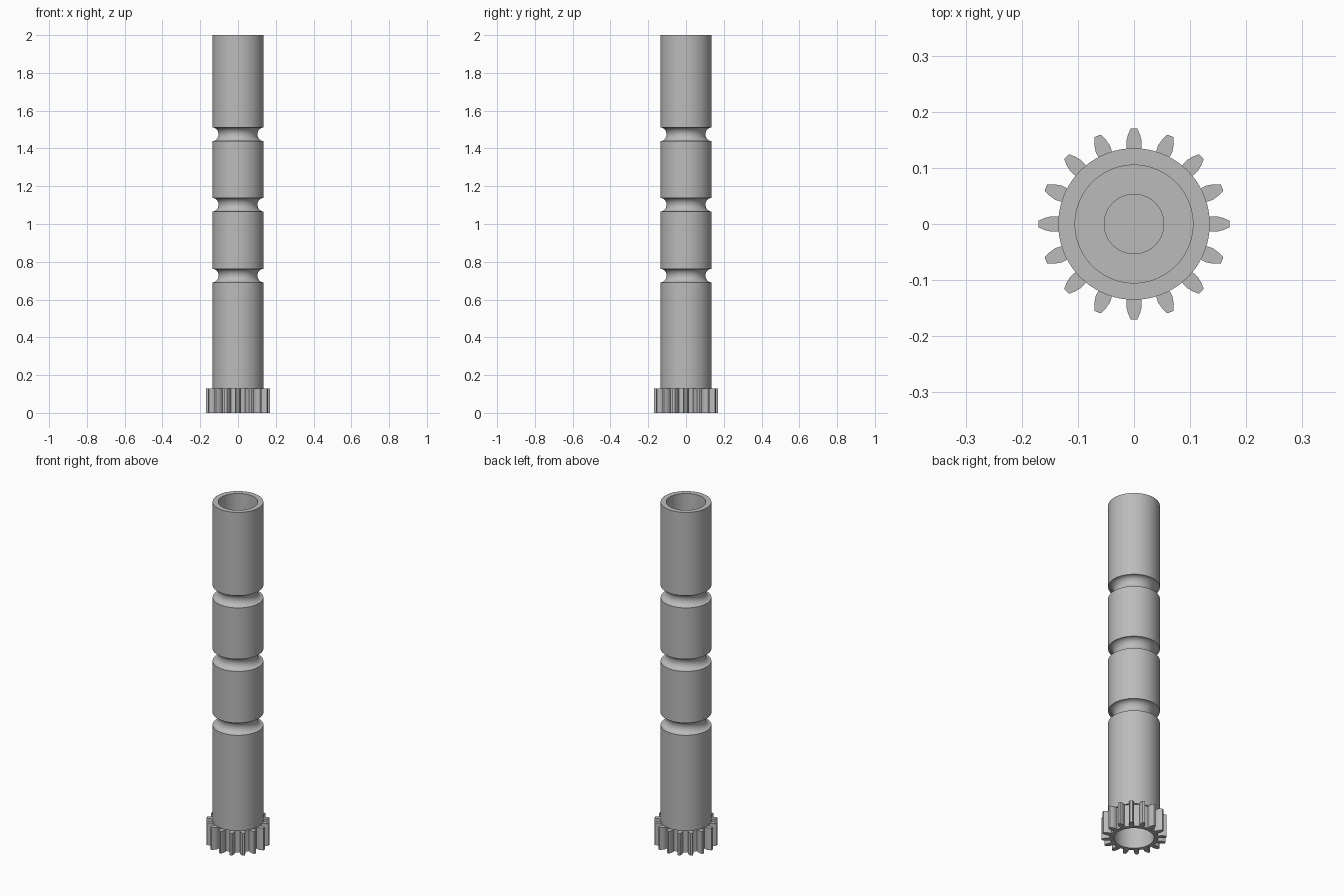
import bpy, bmesh, math

cube = bpy.data.objects.get("Cube")
if cube:
    bpy.data.objects.remove(cube)

steel = bpy.data.materials.new("plain grey")
steel.use_nodes = True
grey = (0.5, 0.5, 0.5, 1)
steel.diffuse_color = grey
steel.node_tree.nodes["Principled BSDF"].inputs["Base Color"].default_value = grey

SIDES = 96
GEAR_TOP = 0.13
OUTER, BORE, PILOT = 0.135, 0.105, 0.053


def finish(name, bm):
    bmesh.ops.recalc_face_normals(bm, faces=bm.faces)
    mesh = bpy.data.meshes.new(name)
    bm.to_mesh(mesh)
    bm.free()
    mesh.materials.append(steel)
    obj = bpy.data.objects.new(name, mesh)
    bpy.context.collection.objects.link(obj)
    bpy.ops.object.select_all(action='DESELECT')
    obj.select_set(True)
    bpy.context.view_layer.objects.active = obj
    bpy.ops.object.shade_smooth_by_angle(angle=math.radians(30))
    return obj


def lathe(name, profile):
    bm = bmesh.new()
    verts = [bm.verts.new((r, 0, z)) for r, z in profile]
    edges = [bm.edges.new(pair) for pair in zip(verts, verts[1:])]
    bmesh.ops.spin(bm, geom=verts + edges, cent=(0, 0, 0), axis=(0, 0, 1),
                   angle=math.tau, steps=SIDES)
    bmesh.ops.remove_doubles(bm, verts=bm.verts, dist=1e-5)
    return finish(name, bm)


def groove(z, half=0.036, depth=0.032, steps=12):
    """Rounded groove as profile points running upward."""
    angles = [math.pi * i / steps for i in range(steps + 1)]
    return [(OUTER - depth * math.sin(a), z - half * math.cos(a)) for a in angles]


# Grooved shaft: closed web above the gear, stepped bore open at the top
profile = [(0, GEAR_TOP), (OUTER, GEAR_TOP)]
for z in (0.727, 1.102, 1.475):
    profile += groove(z)
profile += [(OUTER, 2), (BORE, 2), (BORE, 1.6), (PILOT, 1.6), (PILOT, 1.5), (0, 1.5)]
lathe("grooved_shaft", profile)

# Gear ring: undercut tooth flanks (radius, half width) repeated round a bored hub
TEETH = 16
flank = [(0.127, 0.011), (0.137, 0.0132), (0.147, 0.0138), (0.159, 0.011), (0.17, 0.006)]
tooth = [(r, -w) for r, w in flank] + [(r, w) for r, w in reversed(flank)]

bm = bmesh.new()
rim, bore = [], []
for i in range(TEETH):
    turn = math.tau * i / TEETH
    for r, w in tooth:
        a = turn + math.asin(w / r)
        rim.append(bm.verts.new((r * math.cos(a), r * math.sin(a), 0)))
        bore.append(bm.verts.new((BORE * math.cos(a), BORE * math.sin(a), 0)))
# Hub ring between the bore and the roots, then each tooth as one face
n = len(tooth)
for i in range(TEETH):
    first, last = i * n, i * n + n - 1
    after = (last + 1) % len(rim)
    bm.faces.new(rim[first:last + 1])
    bm.faces.new([rim[first], rim[last]] + bore[last:last + 1] + bore[first:first + 1])
    bm.faces.new([rim[last], rim[after], bore[after], bore[last]])
bmesh.ops.delete(bm, geom=[v for v in bm.verts if not v.link_faces], context='VERTS')
up = bmesh.ops.extrude_face_region(bm, geom=bm.faces[:], use_keep_orig=True)
bmesh.ops.translate(bm, vec=(0, 0, GEAR_TOP),
                    verts=[g for g in up["geom"] if isinstance(g, bmesh.types.BMVert)])
finish("gear_ring", bm)
